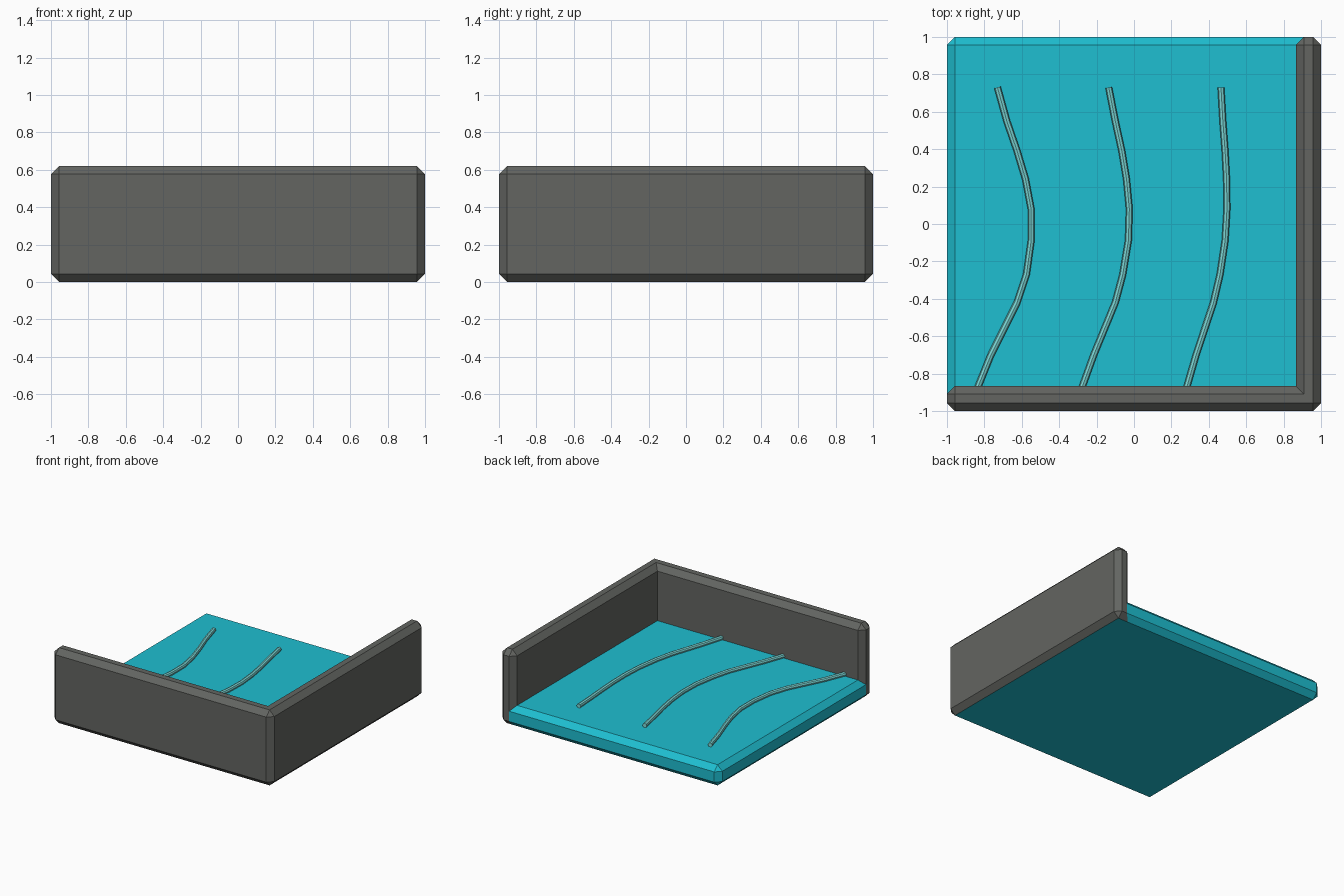
import bpy, bmesh

if "Cube" in bpy.data.objects:
    bpy.data.objects.remove(bpy.data.objects["Cube"])

BEVEL = 0.043
FLOOR = 0.17
INNER = 0.865


def material(name, color):
    m = bpy.data.materials.new(name)
    m.diffuse_color = (*color, 1)
    m.use_nodes = True
    m.node_tree.nodes["Principled BSDF"].inputs["Base Color"].default_value = m.diffuse_color
    return m


stone = material("dark_stone", (0.125, 0.13, 0.12))
water = material("water_blue", (0.013, 0.52, 0.64))
foam = material("pale_foam", (0.2, 0.68, 0.67))


def chamfered_prism(name, outline, height, keep_edge, mats):
    """Extrude an outline from z=0 and chamfer the edges chosen by keep_edge."""
    bm = bmesh.new()
    base = bm.faces.new([bm.verts.new((x, y, 0)) for x, y in outline])
    top = bmesh.ops.extrude_face_region(bm, geom=[base], use_keep_orig=True)["geom"]
    for v in top:
        if isinstance(v, bmesh.types.BMVert):
            v.co.z = height
    bmesh.ops.recalc_face_normals(bm, faces=bm.faces)
    edges = [e for e in bm.edges if keep_edge(e.verts[0].co, e.verts[1].co)]
    bmesh.ops.bevel(bm, geom=edges, offset=BEVEL, offset_type='OFFSET',
                    segments=1, profile=0.5, affect='EDGES')
    bm.normal_update()
    for f in bm.faces:
        if len(mats) > 1 and f.normal.z < -0.95:
            f.material_index = 1
    mesh = bpy.data.meshes.new(name)
    bm.to_mesh(mesh)
    bm.free()
    for m in mats:
        mesh.materials.append(m)
    ob = bpy.data.objects.new(name, mesh)
    bpy.context.collection.objects.link(ob)
    return ob


# L-shaped corner wall: every edge chamfered but the inner corner and hidden inner foot
def wall_edge(a, b):
    mid = (a + b) / 2
    upright = abs(a.z - b.z) > 0.1
    if upright:
        return not (abs(mid.x - INNER) < 0.01 and abs(mid.y + INNER) < 0.01)
    inner = (abs(a.x - INNER) < 0.01 and abs(b.x - INNER) < 0.01) or \
            (abs(a.y + INNER) < 0.01 and abs(b.y + INNER) < 0.01)
    return mid.z > 0.1 or not inner


chamfered_prism("corner_wall",
                [(-1, -1), (1, -1), (1, 1), (INNER, 1), (INNER, -INNER), (-1, -INNER)],
                0.62, wall_edge, [stone, water])


# Water slab: chamfered only along its exposed left and back sides
def slab_edge(a, b):
    left = a.x < -0.99 and b.x < -0.99
    back = a.y > 0.99 and b.y > 0.99
    if abs(a.z - b.z) > 0.1:
        return left and back
    return left or back


r = INNER + BEVEL
chamfered_prism("water_slab", [(-1, -r), (r, -r), (r, 1), (-1, 1)],
                FLOOR, slab_edge, [water])

# Raised ripples: thin tubes lying on the water
ROWS = [0.73, 0.55, 0.39, 0.24, 0.08, -0.09, -0.27, -0.42, -0.70, -0.88]
RIPPLES = {
    "left": [-0.73, -0.68, -0.625, -0.58, -0.55, -0.55, -0.575, -0.625, -0.765, -0.838],
    "middle": [-0.135, -0.10, -0.065, -0.04, -0.025, -0.03, -0.06, -0.10, -0.215, -0.28],
    "right": [0.465, 0.475, 0.487, 0.495, 0.497, 0.487, 0.46, 0.425, 0.332, 0.28],
}
for side, xs in RIPPLES.items():
    cu = bpy.data.curves.new("ripple_" + side, 'CURVE')
    cu.dimensions = '3D'
    cu.bevel_depth = 0.018
    cu.bevel_resolution = 2
    cu.use_fill_caps = True
    sp = cu.splines.new('POLY')
    sp.points.add(len(xs) - 1)
    for p, x, y in zip(sp.points, xs, ROWS):
        p.co = (x, y, FLOOR + 0.015, 1)
    sp.use_smooth = False
    cu.materials.append(foam)
    bpy.context.collection.objects.link(bpy.data.objects.new("ripple_" + side, cu))
